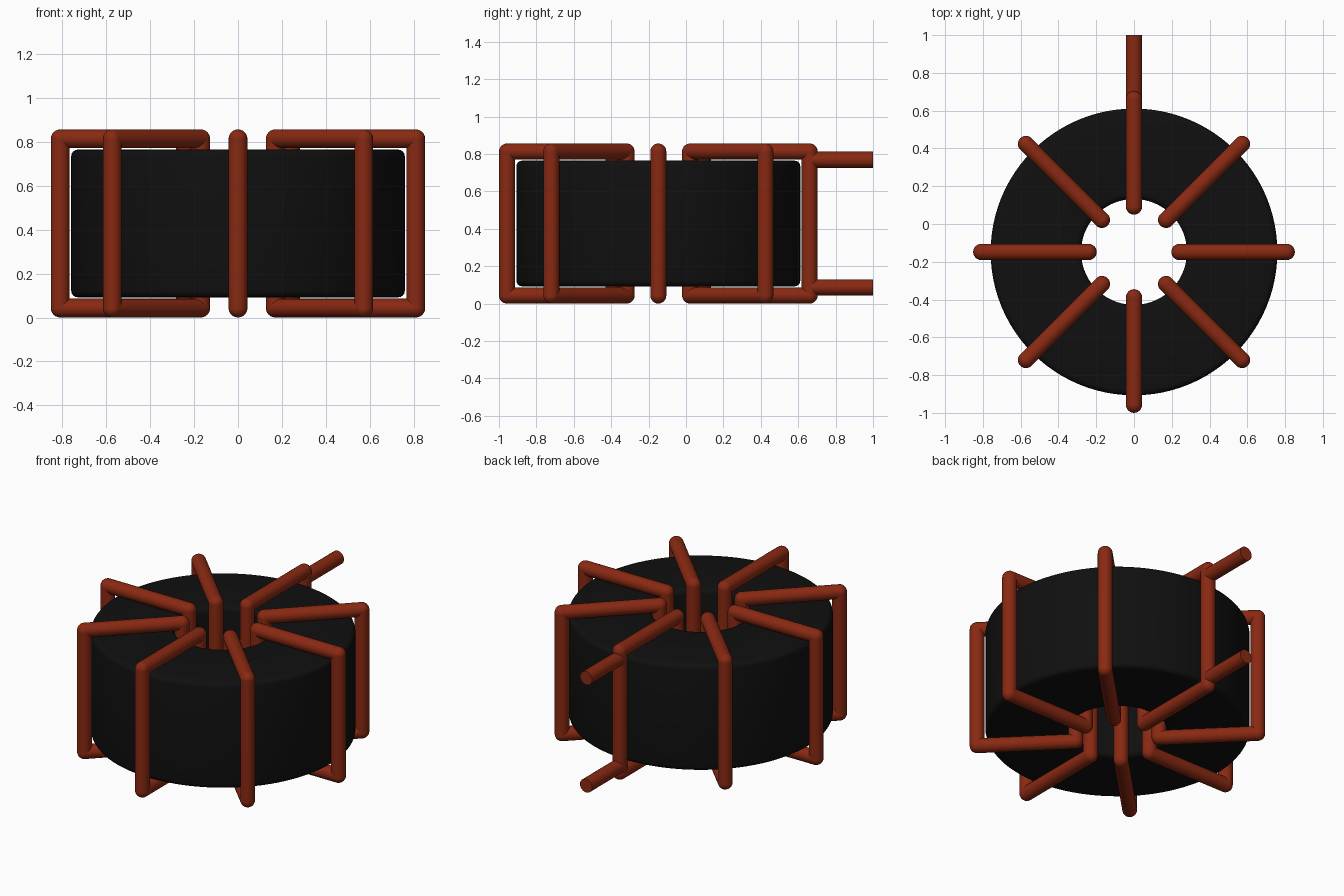
import bpy, bmesh, math
from mathutils import Vector, Matrix

cube = bpy.data.objects.get("Cube")
if cube:
    bpy.data.objects.remove(cube, do_unlink=True)

CENTRE = Vector((0, -0.148, 0.428))   # middle of the ring
WIRE = 0.0428                         # wire radius
R_IN, R_OUT, HALF = 0.24, 0.809, 0.385  # centre line of each winding


def material(name, rgb, rough):
    m = bpy.data.materials.new(name)
    m.use_nodes = True
    m.diffuse_color = (*rgb, 1)
    b = m.node_tree.nodes["Principled BSDF"]
    b.inputs["Base Color"].default_value = (*rgb, 1)
    b.inputs["Roughness"].default_value = rough
    return m


copper = material("copper red", (0.25, 0.022, 0.006), 0.5)
ferrite = material("ferrite black", (0.005, 0.005, 0.005), 0.6)


def finish(name, bm, mat, location, angle=35):
    mesh = bpy.data.meshes.new(name)
    bmesh.ops.recalc_face_normals(bm, faces=bm.faces)
    bm.to_mesh(mesh)
    bm.free()
    mesh.materials.append(mat)
    ob = bpy.data.objects.new(name, mesh)
    bpy.context.collection.objects.link(ob)
    ob.location = location
    bpy.ops.object.select_all(action='DESELECT')
    ob.select_set(True)
    bpy.context.view_layer.objects.active = ob
    bpy.ops.object.shade_smooth_by_angle(angle=math.radians(angle))
    return ob


def rod(bm, a, b):
    """Straight piece of wire from a to b."""
    d = b - a
    m = Matrix.Translation((a + b) / 2) @ d.to_track_quat('Z', 'Y').to_matrix().to_4x4()
    bmesh.ops.create_cone(bm, cap_ends=True, segments=24, radius1=WIRE,
                          radius2=WIRE, depth=d.length, matrix=m)


# Ring core: rounded rectangle profile spun around z
r_in, r_out, h, bev = 0.28, 0.759, 0.336, 0.03
profile = []
for cx, cz, start in ((r_out - bev, h - bev, 0), (r_in + bev, h - bev, 90),
                      (r_in + bev, bev - h, 180), (r_out - bev, bev - h, 270)):
    for k in range(5):
        t = math.radians(start + k * 22.5)
        profile.append((cx + bev * math.cos(t), 0, cz + bev * math.sin(t)))
bm = bmesh.new()
verts = [bm.verts.new(p) for p in profile]
edges = [bm.edges.new((verts[i], verts[(i + 1) % len(verts)])) for i in range(len(verts))]
bmesh.ops.spin(bm, geom=verts + edges, cent=(0, 0, 0), axis=(0, 0, 1),
               angle=math.tau, steps=96, use_merge=True)
bmesh.ops.remove_doubles(bm, verts=bm.verts, dist=1e-4)
finish("ring_core", bm, ferrite, CENTRE)

# Eight rectangular windings with rounded joints
for i in range(8):
    a = i * math.tau / 8
    out = Vector((math.cos(a), math.sin(a), 0))
    up = Vector((0, 0, HALF))
    corners = [out * R_IN - up, out * R_OUT - up, out * R_OUT + up, out * R_IN + up]
    bm = bmesh.new()
    for k, c in enumerate(corners):
        rod(bm, c, corners[(k + 1) % 4])
        bmesh.ops.create_uvsphere(bm, u_segments=24, v_segments=12, radius=WIRE,
                                  matrix=Matrix.Translation(c))
    finish(f"winding_{i + 1}", bm, copper, CENTRE)

# Two straight leads leaving the back winding
for name, z in (("upper_lead", 0.341), ("lower_lead", -0.341)):
    bm = bmesh.new()
    rod(bm, Vector((0, R_OUT, z)), Vector((0, 1 - CENTRE.y, z)))
    finish(name, bm, copper, CENTRE)
